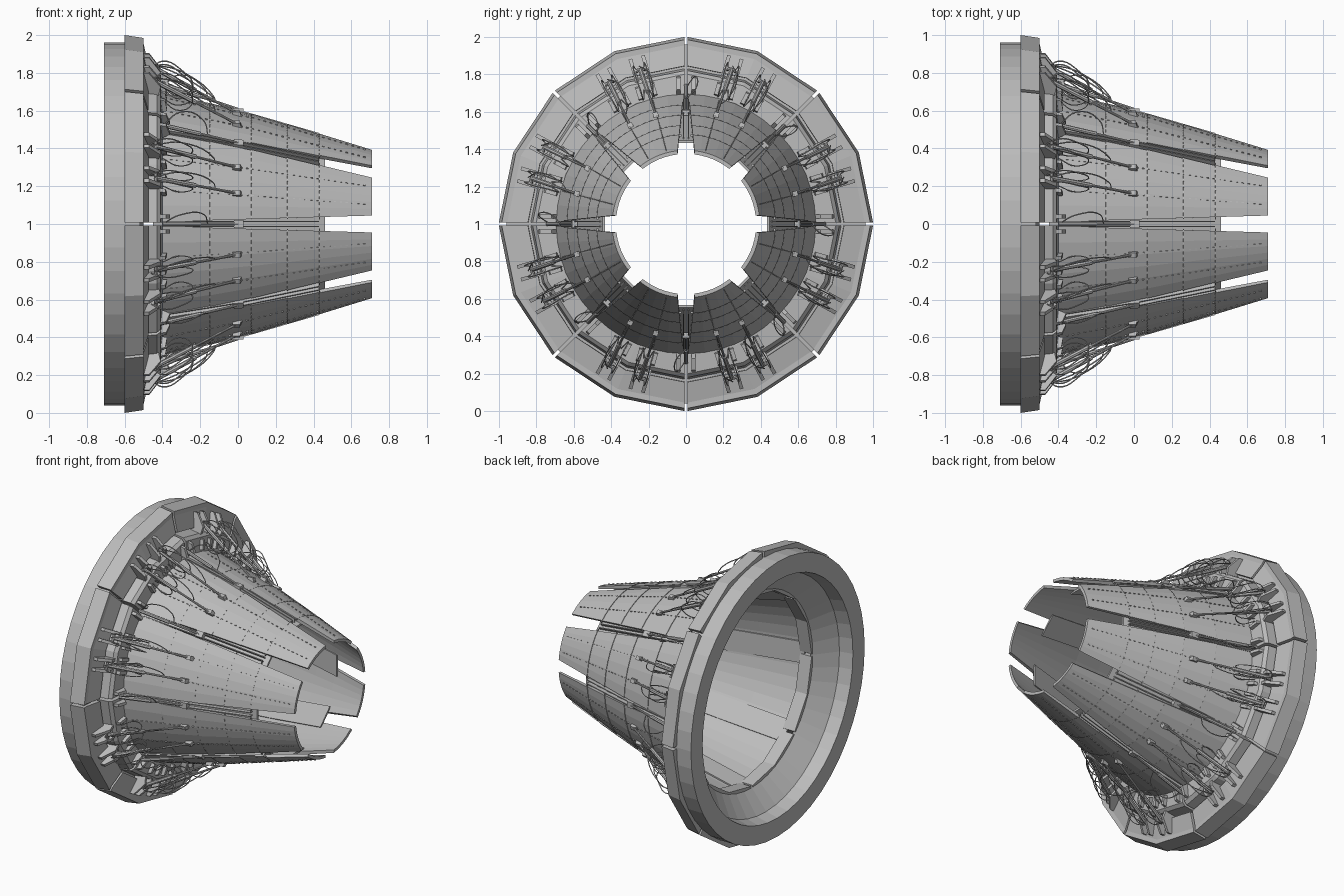
import bpy, bmesh, math
from mathutils import Vector

cube = bpy.data.objects.get("Cube")
if cube:
    bpy.data.objects.remove(cube, do_unlink=True)

metal = bpy.data.materials.new("grey_metal")
metal.use_nodes = True
GREY = (0.5, 0.5, 0.5, 1)
metal.diffuse_color = GREY
metal.node_tree.nodes["Principled BSDF"].inputs["Base Color"].default_value = GREY

SECTORS = 8
STEP = math.tau / SECTORS


def point(x, r, a, t=0.0):
    """Axial, radial, angle and tangential offset to world space."""
    return Vector((x, r * math.sin(a) + t * math.cos(a),
                   1 + r * math.cos(a) - t * math.sin(a)))


def finish(bm, name):
    bmesh.ops.recalc_face_normals(bm, faces=bm.faces)
    mesh = bpy.data.meshes.new(name)
    bm.to_mesh(mesh)
    bm.free()
    mesh.materials.append(metal)
    obj = bpy.data.objects.new(name, mesh)
    bpy.context.collection.objects.link(obj)
    return obj


def sweep(bm, profile, a0, a1, n, gap=None):
    """Turn a closed (x, r) profile from a0 to a1, pulled in at the ends by gap(x)."""
    full = gap is None
    loops = []
    for i in range(n if full else n + 1):
        loop = []
        for x, r in profile:
            g = 0 if full else gap(x) / r
            a = a0 + g + (a1 - a0 - 2 * g) * i / n
            loop.append(bm.verts.new(point(x, r, a)))
        loops.append(loop)
    pairs = list(zip(loops, loops[1:] + loops[:1])) if full else list(zip(loops, loops[1:]))
    k = len(profile)
    for p, q in pairs:
        for j in range(k):
            bm.faces.new((p[j], p[(j + 1) % k], q[(j + 1) % k], q[j]))
    if not full:
        bm.faces.new(loops[0])
        bm.faces.new(loops[-1])


def prism(bm, profile, a, t0, t1):
    """Plate with an (x, r) outline, between two tangential offsets."""
    p = [bm.verts.new(point(x, r, a, t0)) for x, r in profile]
    q = [bm.verts.new(point(x, r, a, t1)) for x, r in profile]
    k = len(p)
    for j in range(k):
        bm.faces.new((p[j], p[(j + 1) % k], q[(j + 1) % k], q[j]))
    bm.faces.new(p)
    bm.faces.new(q)


def rod(bm, start, end, radius, sides=8):
    d = end - start
    m = d.to_track_quat('Z', 'Y').to_matrix().to_4x4()
    m.translation = (start + end) / 2
    bmesh.ops.create_cone(bm, cap_ends=True, segments=sides, radius1=radius,
                          radius2=radius, depth=d.length, matrix=m)


def shell(x):
    """Outer radius of the petals."""
    return 0.60 - 0.225 * x if x < 0 else 0.60 - 0.289 * x


def petal_gap(x):
    return 0.012 + 0.033 * max(0, x + 0.4) / 1.11


def narrow(x):
    return 0.009


# Back ring with a conical inner throat
bm = bmesh.new()
sweep(bm, [(-.71, .83), (-.71, .96), (-.52, .96), (-.50, .66), (-.62, .81)],
      0, math.tau, 48)
finish(bm, "back_ring")

# Segmented outer flange and raised inner collar
bm = bmesh.new()
collar = bmesh.new()
for s in range(SECTORS):
    a = s * STEP
    sweep(bm, [(-.60, .84), (-.60, 1.0), (-.50, .985), (-.50, .955), (-.475, .845)],
          a, a + STEP, 2, narrow)
    sweep(collar, [(-.51, .66), (-.51, .83), (-.43, .82), (-.41, .80), (-.40, .70), (-.42, .66)],
          a, a + STEP, 2, narrow)
finish(bm, "outer_flange")
finish(collar, "inner_collar")

# Tapering petals with lapped panel rows
rows = [-.45, -.15, .07, .26, .43, .71]
outer = []
for x0, x1 in zip(rows, rows[1:]):
    outer += [(x0 + .001, shell(x0) + .004), (x1, shell(x1))]
inner = [(x, shell(x) - .02) for x in reversed(rows)]
bm = bmesh.new()
for s in range(SECTORS):
    sweep(bm, outer + inner, s * STEP, (s + 1) * STEP, 6, petal_gap)
finish(bm, "petals")

# Seal strips bridging the gaps from the inside, with a thin outer lip
bm = bmesh.new()
for s in range(SECTORS):
    a = s * STEP
    ends = (-.45, 0, .46)
    seal = [(x, shell(x) - .021) for x in ends] + [(x, shell(x) - .035) for x in reversed(ends)]
    prism(bm, seal, a, -.075, .075)
    for side in (-1, 1):
        rim = [(x, shell(x) + .006) for x in (-.38, 0, .43)]
        rim += [(x, shell(x) - .022) for x in (.43, 0, -.38)]
        prism(bm, rim, a, side * .010, side * .016)
finish(bm, "seal_strips")

# Rivets: two lengthwise rows per petal and short dashes along the panel joints
bm = bmesh.new()
for s in range(SECTORS):
    for f in (1 / 3, 2 / 3):
        a = (s + f) * STEP
        for i in range(34):
            x = -.36 + i * .031
            r = shell(x)
            prism(bm, [(x, r - .004), (x, r + .006), (x + .012, r + .004), (x + .012, r - .004)],
                  a, -.002, .002)
    for x in rows[1:-1]:
        for i in range(1, 12):
            r = shell(x) * .998
            prism(bm, [(x, r - .006), (x, r + .005), (x + .004, r + .005), (x + .004, r - .006)],
                  (s + i / 12) * STEP, -.008, .008)
finish(bm, "rivets")

# Actuators: paired bracket plates, a thick strut, a thin rod and a foot
brackets = bmesh.new()
struts = bmesh.new()
hoses = []
for s in range(SECTORS):
    for offset in (16.5, 28.5):
        a = s * STEP + math.radians(offset)
        foot_a = s * STEP + math.radians(15.5 if offset < 20 else 29.5)
        for t in (-.045, .025):
            prism(brackets, [(-.50, .93), (-.47, .93), (-.41, .85), (-.42, .80), (-.50, .80)],
                  a, t, t + .02)
            prism(brackets, [(-.42, .78), (-.385, .77), (-.375, .71), (-.42, .70)],
                  a, t * 1.2, t * 1.2 + .02)
        rod(brackets, point(-.435, .86, a, -.045), point(-.435, .86, a, .045), .010)
        base, tip = point(-.44, .86, a), point(-.01, shell(0) + .012, foot_a)
        rod(struts, base, base.lerp(tip, .5), .013)
        rod(struts, base.lerp(tip, .5), tip, .007)
        r = shell(-.01)
        prism(struts, [(-.03, r - .015), (-.03, r + .018), (.01, r + .018), (.02, r - .015)],
              foot_a, -.014, .014)
        for side in (-1, 1):
            hoses.append([point(-.46, .85, a, side * .02), point(-.40, .89, a, side * .03),
                          point(-.30, .84, a, side * .035), point(-.24, .75, a, side * .03),
                          point(-.31, .70, a, side * .03), point(-.40, .75, a, side * .012)])
        hoses.append([point(-.44, .88, a), point(-.30, .83, a, .04),
                      point(-.13, .70, a, .02), point(-.12, .67, a)])
    # Short actuator over each gap
    a = s * STEP
    for t in (-.05, .03):
        prism(brackets, [(-.42, .79), (-.38, .78), (-.36, .72), (-.42, .68)], a, t, t + .02)
    start, end = point(-.40, .74, a), point(.0, shell(0) + .008, a)
    rod(struts, start, start.lerp(end, .5), .012)
    rod(struts, start.lerp(end, .5), end, .007)
    prism(struts, [(-.02, .58), (-.02, .615), (.03, .61), (.03, .58)], a, -.02, .02)
    hoses.append([point(-.40, .73, a), point(-.30, .79, a, .05),
                  point(-.18, .72, a, .05), point(-.16, .67, a)])
finish(brackets, "actuator_brackets")
finish(struts, "actuator_struts")

# Flexible hoses looping beside the actuators
curve = bpy.data.curves.new("hoses", 'CURVE')
curve.dimensions = '3D'
curve.bevel_depth = .0035
curve.bevel_resolution = 0
curve.resolution_u = 5
curve.materials.append(metal)
for path in hoses:
    spline = curve.splines.new('BEZIER')
    spline.bezier_points.add(len(path) - 1)
    for bp, co in zip(spline.bezier_points, path):
        bp.co = co
        bp.handle_left_type = bp.handle_right_type = 'AUTO'
hose_obj = bpy.data.objects.new("hoses", curve)
bpy.context.collection.objects.link(hose_obj)
